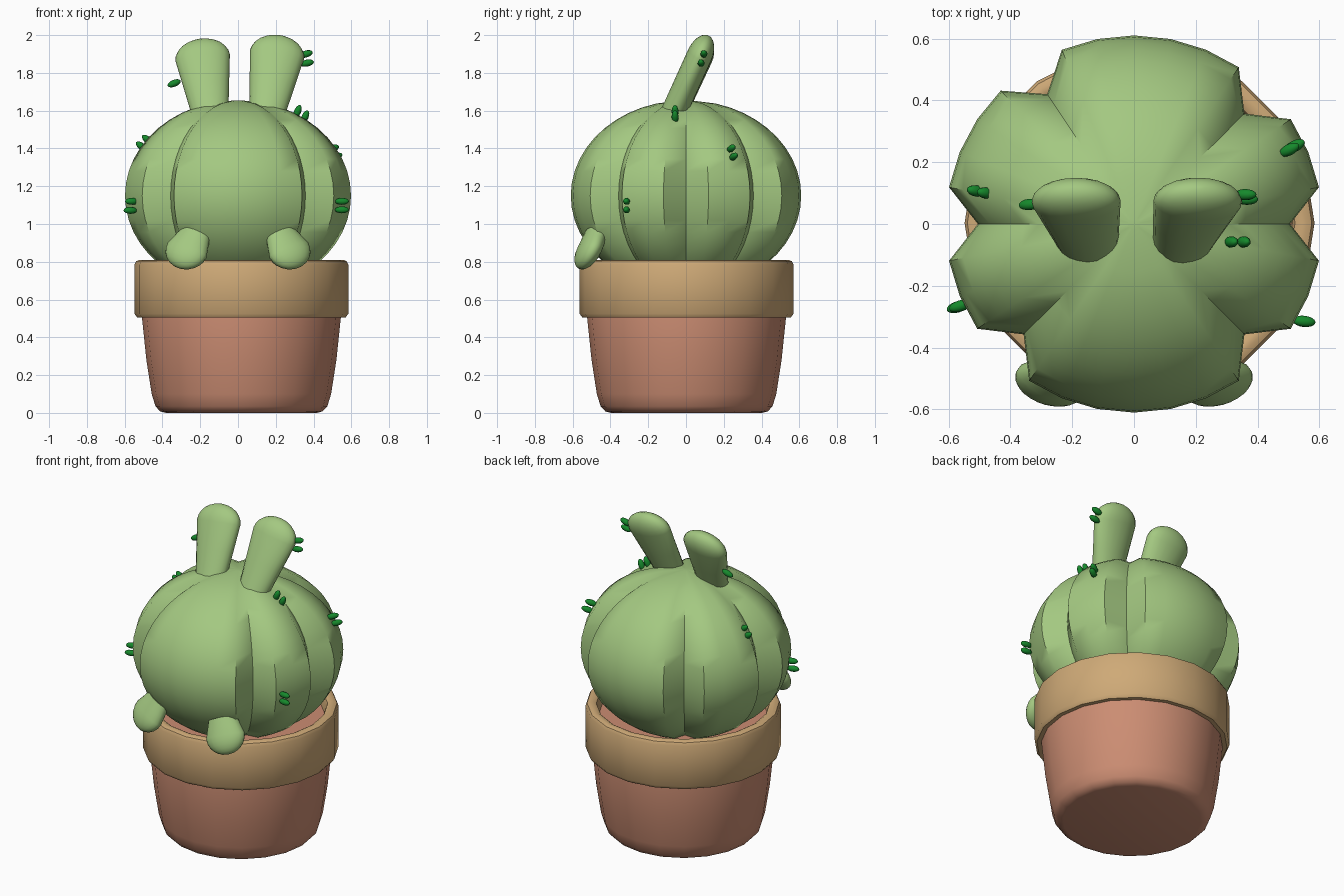
import bpy, math
from mathutils import Vector

if "Cube" in bpy.data.objects:
    bpy.data.objects.remove(bpy.data.objects["Cube"])


def material(name, rgb):
    m = bpy.data.materials.new(name)
    m.diffuse_color = (*rgb, 1)
    m.use_nodes = True
    m.node_tree.nodes["Principled BSDF"].inputs["Base Color"].default_value = m.diffuse_color
    return m


GREEN = material("cactus green", (0.37, 0.58, 0.22))
SPINE = material("spine green", (0.008, 0.25, 0.025))
CLAY = material("terracotta", (0.60, 0.265, 0.17))
TAN = material("tan rim", (0.62, 0.40, 0.185))


def loft(name, rings, mat, angle=35):
    """Skin equal-sized vertex rings and cap both ends."""
    n = len(rings[0])
    verts = [p for r in rings for p in r]
    faces = []
    for i in range(len(rings) - 1):
        for j in range(n):
            k = (j + 1) % n
            faces.append((i*n + j, i*n + k, (i+1)*n + k, (i+1)*n + j))
    faces.append(tuple(reversed(range(n))))
    faces.append(tuple(range((len(rings)-1)*n, len(rings)*n)))
    me = bpy.data.meshes.new(name)
    me.from_pydata(verts, [], faces)
    me.materials.append(mat)
    ob = bpy.data.objects.new(name, me)
    bpy.context.collection.objects.link(ob)
    bpy.ops.object.select_all(action='DESELECT')
    ob.select_set(True)
    bpy.context.view_layer.objects.active = ob
    bpy.ops.object.shade_smooth_by_angle(angle=math.radians(angle))
    return ob


def lathe(name, profile, mat, n=20, cx=0.018, cy=0.003):
    rings = [[(cx + r*math.cos(2*math.pi*j/n), cy + r*math.sin(2*math.pi*j/n), z)
              for j in range(n)] for r, z in profile]
    return loft(name, rings, mat)


def pad(name, base, centre, wide, a0, a1, b, h, mat=GREEN, n=20):
    """Flattened stem from a flat base to a rounded tip beyond centre."""
    base, centre = Vector(base), Vector(centre)
    u = (centre - base).normalized()
    w = Vector(wide)
    w = (w - u*w.dot(u)).normalized()
    v = u.cross(w)
    stations = [(base, a0, b), (base.lerp(centre, 0.5), (a0+a1)/2, b)]
    for i in range(7):
        t = math.radians(i * 14.6)
        stations.append((centre + u*h*math.sin(t), a1*math.cos(t), b*math.cos(t)))
    rings = [[c + w*a*math.cos(2*math.pi*j/n) + v*bb*math.sin(2*math.pi*j/n)
              for j in range(n)] for c, a, bb in stations]
    return loft(name, rings, mat, 50)


# pot
lathe("pot_body", [(0.40, 0.0), (0.43, 0.008), (0.455, 0.035), (0.475, 0.10),
                   (0.503, 0.28), (0.527, 0.51), (0.50, 0.72)], CLAY)
# rim, open at the top around the soil
lathe("pot_rim", [(0.515, 0.505), (0.552, 0.505), (0.566, 0.525), (0.566, 0.785),
                  (0.557, 0.803), (0.54, 0.81), (0.52, 0.81), (0.503, 0.80),
                  (0.495, 0.78), (0.49, 0.70)], TAN)
# inner floor
lathe("pot_soil", [(0.492, 0.69), (0.492, 0.715)], CLAY)

# ribbed cactus body: a squashed sphere with pinched meridians
NOTCH = {0, 4, 11, 16, 20, 28}
rings = []
for i in range(1, 24):
    t = math.pi * (i / 24) - math.pi / 2
    if i == 23:
        t = math.radians(88)
    ring = []
    for j in range(32):
        r = (0.505 if j in NOTCH else 0.61) * math.cos(t)
        ang = math.radians(11.25 * j)
        ring.append((r*math.cos(ang), r*math.sin(ang), 1.15 + 0.505*math.sin(t)))
    rings.append(ring)
loft("cactus_body", rings, GREEN, 50)

# ears
pad("ear_left", (-0.148, -0.063, 1.59), (-0.187, 0.073, 1.88), (1, 0, 0.08), 0.098, 0.145, 0.068, 0.108)
pad("ear_right", (0.155, -0.065, 1.59), (0.206, 0.073, 1.895), (1, 0, -0.1), 0.095, 0.145, 0.068, 0.112)

# paws resting over the rim
for side, s in (("left", -1), ("right", 1)):
    pad("paw_" + side, (s*0.225, -0.475, 0.945), (s*0.27, -0.513, 0.86),
        (1, s*0.45, s*0.35), 0.085, 0.118, 0.058, 0.11)


# spines: small pointed-out ellipsoids
def spine(name, pos, direction, length=0.037):
    u = Vector(direction).normalized()
    w = u.orthogonal().normalized()
    v = u.cross(w)
    rings = []
    for i in range(9):
        t = math.radians(-84 + 21*i)
        rings.append([Vector(pos) + u*length*math.sin(t)
                      + (w*math.cos(math.pi*j/5) + v*math.sin(math.pi*j/5))*0.0185*math.cos(t)
                      for j in range(10)])
    loft(name, rings, SPINE, 60)


SPINES = [
    ((0.55, -0.315, 1.12), (1, -0.1, 0)), ((0.55, -0.315, 1.075), (1, -0.1, 0)),
    ((-0.562, -0.265, 1.12), (-1, -0.3, 0)), ((-0.57, -0.268, 1.072), (-1, -0.3, 0)),
    ((0.502, 0.24, 1.40), (0.8, 0.4, 0.3)), ((0.52, 0.252, 1.357), (0.8, 0.4, 0.3)),
    ((0.315, -0.058, 1.595), (0.35, 0, 0.8)), ((0.355, -0.058, 1.567), (0.35, 0, 0.8)),
    ((-0.51, 0.107, 1.41), (-0.6, 0.1, 0.5)), ((-0.478, 0.1, 1.445), (-0.6, 0.1, 0.5)),
    ((0.36, 0.095, 1.90), (1, 0, 0.3)), ((0.365, 0.08, 1.852), (1, 0, 0.2)),
    ((-0.338, 0.063, 1.745), (-1, -0.1, -0.4)),
]
for i, (p, d) in enumerate(SPINES):
    spine("spine_%02d" % i, p, d)
